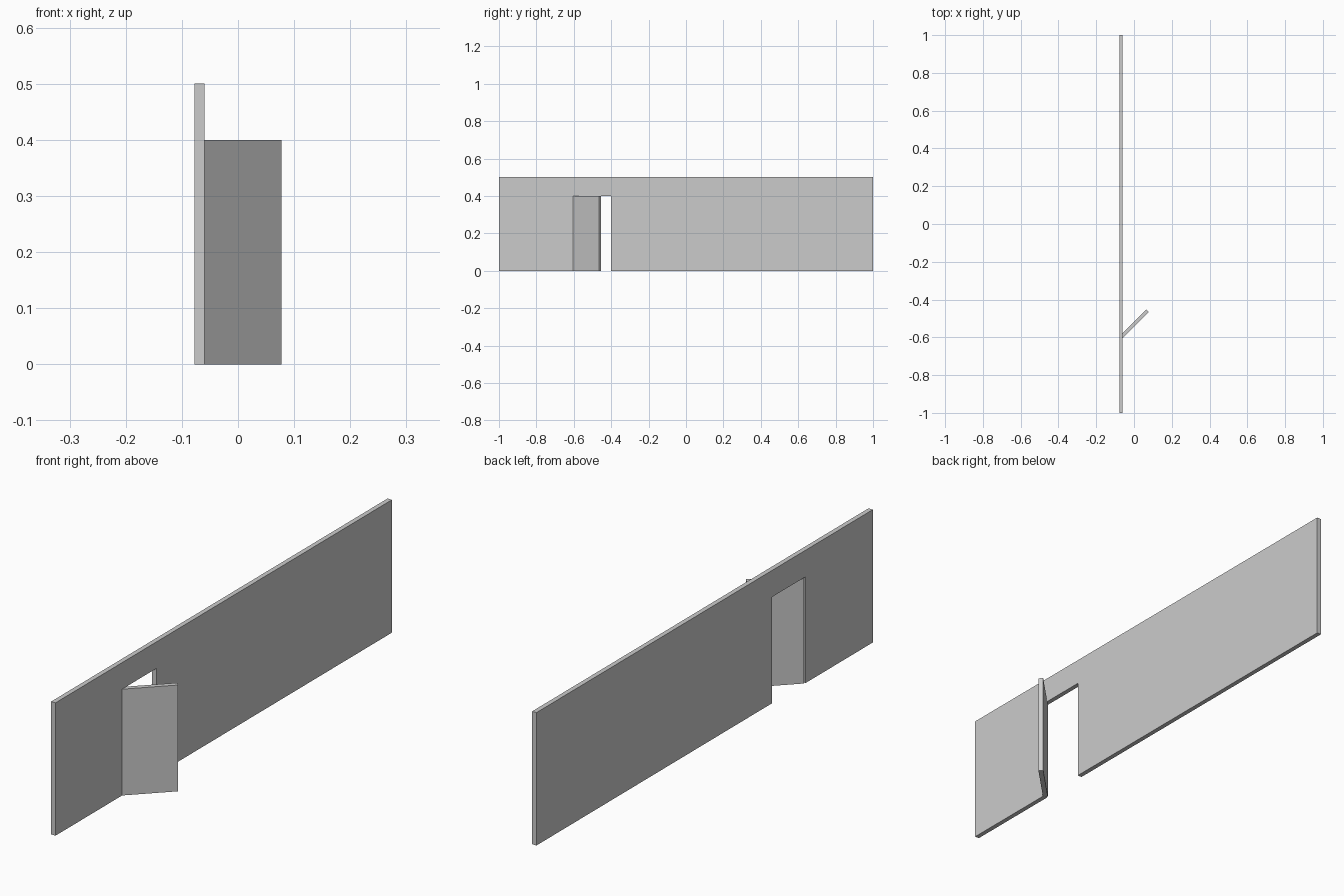
import bpy, bmesh
from math import radians
from mathutils import Matrix

if "Cube" in bpy.data.objects:
    bpy.data.objects.remove(bpy.data.objects["Cube"])

H, T = 0.0777, 0.018   # half width of the model, panel thickness
WALL_X = -H + T / 2


def panel(name, outline, matrix):
    """Extrude a (y, z) outline by T along x, centred, then place it."""
    bm = bmesh.new()
    face = bm.faces.new([bm.verts.new((-T / 2, y, z)) for y, z in outline])
    ext = bmesh.ops.extrude_face_region(bm, geom=[face])
    new = [v for v in ext["geom"] if isinstance(v, bmesh.types.BMVert)]
    bmesh.ops.translate(bm, verts=new, vec=(T, 0, 0))
    bmesh.ops.recalc_face_normals(bm, faces=bm.faces)
    mesh = bpy.data.meshes.new(name)
    bm.to_mesh(mesh)
    bm.free()
    obj = bpy.data.objects.new(name, mesh)
    obj.matrix_world = matrix
    bpy.context.collection.objects.link(obj)
    return obj


# Wall with doorway notch
panel("wall", [(-1, 0), (-0.6, 0), (-0.6, 0.4), (-0.4, 0.4), (-0.4, 0),
               (1, 0), (1, 0.5), (-1, 0.5)],
      Matrix.Translation((WALL_X, 0, 0)))

# Door leaf, swung open 45 degrees about its hinge
panel("door", [(0, 0), (0.198, 0), (0.198, 0.4), (0, 0.4)],
      Matrix.Translation((WALL_X, -0.6, 0)) @ Matrix.Rotation(radians(-45), 4, 'Z'))
